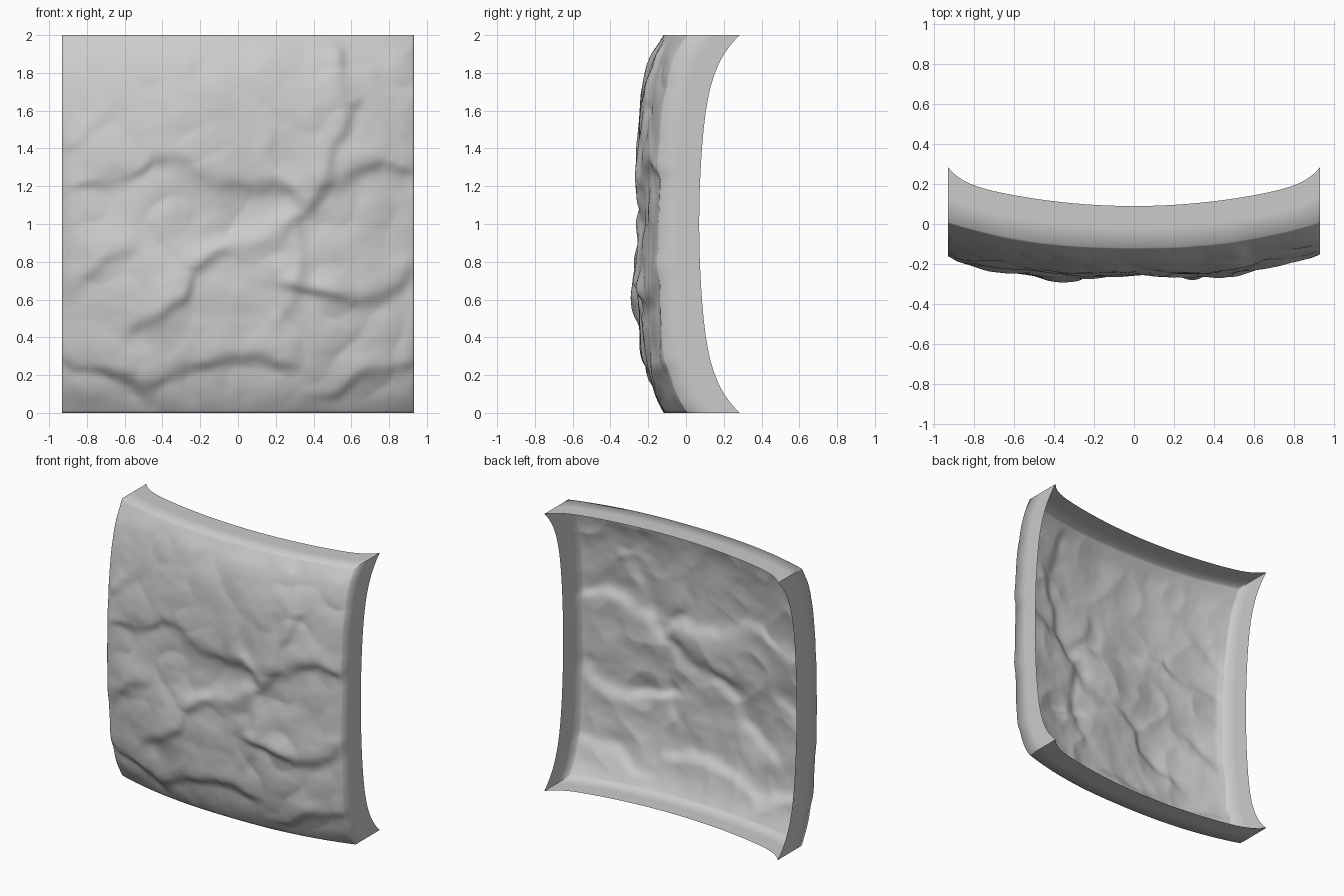
import bpy, bmesh, math
from mathutils import Vector, noise

if "Cube" in bpy.data.objects:
    bpy.data.objects.remove(bpy.data.objects["Cube"])

W, NX, NZ, NF = 0.932, 150, 160, 2    # half width, grid cells, flange cells

# Ledges: (depth, falloff, polyline x,z). The raised side lies left of the path direction.
LEDGES = [
    (0.032, 0.17, [(-.7, 1.22), (-.6, 1.25), (-.45, 1.32), (-.28, 1.28), (-.1, 1.23), (.2, 1.2), (.3, 1.15)]),
    (0.04, 0.16, [(.36, 1.05), (.42, 1.12), (.52, 1.21), (.7, 1.3), (.93, 1.28)]),
    (0.03, 0.15, [(-.45, .17), (-.2, .27), (0, .3), (.17, .26)]),
    (0.03, 0.13, [(-.95, .27), (-.7, .23), (-.55, .17), (-.48, .08)]),
    (0.035, 0.14, [(.3, .66), (.45, .62), (.6, .6), (.75, .63), (.93, .72)]),
    (0.025, 0.12, [(.32, 1.06), (.1, 1.0), (-.15, .88)]),
    (0.03, 0.13, [(-.5, .45), (-.38, .52), (-.28, .6), (-.22, .75), (-.12, .82)]),
    (0.022, 0.10, [(-.93, .64), (-.75, .75), (-.62, .85)]),
    (0.025, 0.12, [(.5, 1.3), (.54, 1.5), (.61, 1.68), (.55, 1.9)]),
    (0.025, 0.10, [(.28, .55), (.3, .65), (.36, .8), (.36, .95)]),
    (0.02, 0.08, [(.3, 1.22), (.2, 1.3), (.18, 1.42)]),
    (0.02, 0.08, [(-.88, 1.4), (-.78, 1.45), (-.72, 1.55)]),
    (0.025, 0.10, [(.5, .12), (.7, .2), (.93, .24)]),
]
# Broad swellings: (depth, x, z, radius)
SWELLS = [(.034, -.42, .65, .3), (.02, .42, .68, .28), (.018, -.1, 1.6, .4), (.012, .4, 1.55, .3),
          (-.02, 0, 1.1, .22), (.03, -.93, .95, .4)]


def ledge(p, depth, fall, path):
    """One-sided bulge that drops quickly across the path."""
    best, side = 9.0, 1.0
    for (ax, az), (bx, bz) in zip(path, path[1:]):
        dx, dz = bx - ax, bz - az
        t = ((p[0] - ax) * dx + (p[1] - az) * dz) / (dx * dx + dz * dz)
        t = min(1, max(0, t))
        ox, oz = p[0] - ax - t * dx, p[1] - az - t * dz
        d = math.hypot(ox, oz)
        if d < best:
            best, side = d, (dx * oz - dz * ox) / (math.hypot(dx, dz) * max(d, 1e-6))
    s = best * side
    step = 1 / (1 + math.exp(max(-40, min(40, -s / 0.018))))
    return depth * (step - 0.35) * math.exp(-(best / fall) ** 2)


def front_y(x, z):
    u, v = x / W, z - 1
    y = -0.240 + 0.095 * abs(u) ** 2.5 + 0.122 * abs(v) ** 5 + 0.035 * u * u * v * v
    fade = max(0, min(1, (1 - abs(u)) / 0.1 + 0.5, (1 - abs(v)) / 0.1 + 0.05))
    # bend the paths so the ledges look broken
    q = Vector((x * 3, z * 3, 1.7))
    p = (x + 0.05 * noise.noise(q * 2), z + 0.05 * noise.noise(q * 2 + Vector((9, 4, 2))))
    r = sum(ledge(p, *l) for l in LEDGES)
    r += sum(d * math.exp(-((x - a) ** 2 + (z - b) ** 2) / c ** 2) for d, a, b, c in SWELLS)
    # crumpled stone: soft hollows plus folded creases
    r += 0.008 * noise.noise(q) + 0.002 * noise.noise(q * 5)
    r += 0.022 * (abs(noise.noise(q * 1.3 + Vector((3, 7, 5)))) - 0.2)
    return y - r * fade


def back_y(x, z, on_side):
    """Rear rim of the flange, flaring to a point at the corners."""
    u, v = abs(x / W), abs(z - 1)
    if on_side:
        return 0.07 + 0.09 * v * v + 0.125 * v ** 7
    return 0.09 + 0.13 * u * u + 0.065 * u ** 14


# Rock face: relief grid
bm = bmesh.new()
grid = []
for j in range(NZ + 1):
    z = 2 * j / NZ
    row = []
    for i in range(NX + 1):
        x = W * (2 * i / NX - 1)
        row.append(bm.verts.new((x, front_y(x, z), z)))
    grid.append(row)
for j in range(NZ):
    for i in range(NX):
        bm.faces.new((grid[j][i], grid[j][i + 1], grid[j + 1][i + 1], grid[j + 1][i]))

# Flange: border loop swept back to the rear rim
border = grid[0][:-1] + [r[-1] for r in grid[:-1]] + grid[-1][:0:-1] + [r[0] for r in grid[:0:-1]]
rings = [border]
for k in range(1, NF + 1):
    t = k / NF
    ring = []
    for b in border:
        x, y, z = b.co
        yb = back_y(x, z, abs(abs(x) - W) < 1e-5)
        ring.append(bm.verts.new((x, y + (yb - y) * t, z)))
    rings.append(ring)
n = len(border)
for a, b in zip(rings, rings[1:]):
    for i in range(n):
        m = (i + 1) % n
        bm.faces.new((a[m], a[i], b[i], b[m]))

# Smooth everywhere except the four corner mitres
for f in bm.faces:
    f.smooth = True
for i in (0, NX, NX + NZ, 2 * NX + NZ):
    for a, b in zip(rings, rings[1:]):
        bm.edges.get((a[i], b[i])).smooth = False

me = bpy.data.meshes.new("rock_panel")
bm.to_mesh(me)
bm.free()
panel = bpy.data.objects.new("rock_panel", me)
bpy.context.collection.objects.link(panel)

stone = bpy.data.materials.new("stone_grey")
stone.diffuse_color = (0.6, 0.6, 0.6, 1)
stone.use_nodes = True
stone.node_tree.nodes["Principled BSDF"].inputs["Base Color"].default_value = stone.diffuse_color
me.materials.append(stone)
